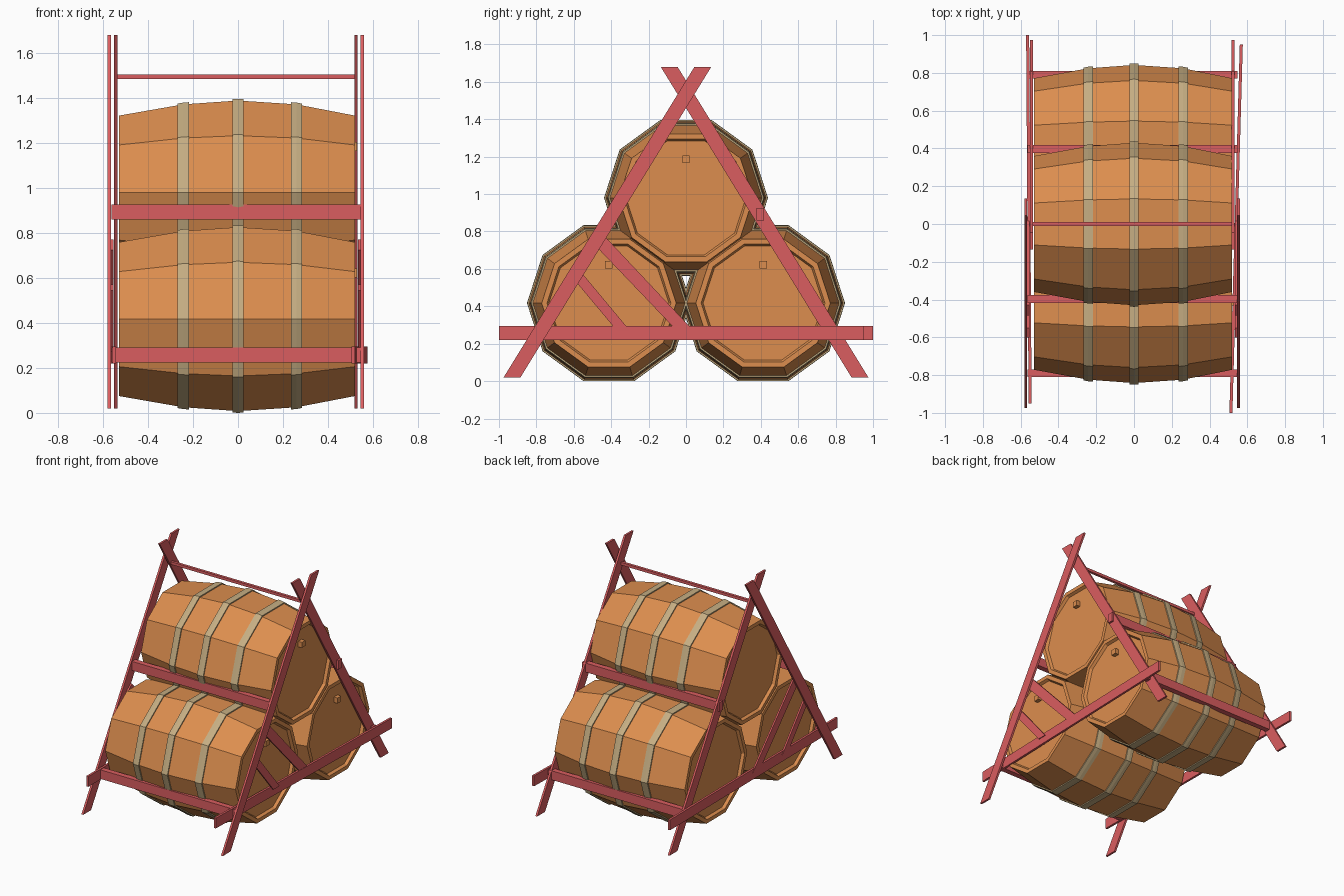
import bpy, bmesh, math
from mathutils import Vector

cube = bpy.data.objects.get("Cube")
if cube:
    bpy.data.objects.remove(cube, do_unlink=True)


def material(name, rgb):
    m = bpy.data.materials.new(name)
    m.use_nodes = True
    color = (*rgb, 1.0)
    m.diffuse_color = color
    bsdf = next(n for n in m.node_tree.nodes if n.type == 'BSDF_PRINCIPLED')
    bsdf.inputs["Base Color"].default_value = color
    bsdf.inputs["Roughness"].default_value = 0.8
    return m


WOOD = material("orange_wood", (0.72, 0.27, 0.077))
HOOP = material("tan_hoop", (0.56, 0.42, 0.225))
RED = material("red_frame", (0.70, 0.11, 0.115))
SIDES = 10


def finish(name, bm, mat):
    bmesh.ops.recalc_face_normals(bm, faces=bm.faces)
    mesh = bpy.data.meshes.new(name)
    bm.to_mesh(mesh)
    bm.free()
    mesh.materials.append(mat)
    obj = bpy.data.objects.new(name, mesh)
    bpy.context.collection.objects.link(obj)
    return obj


def lathe(name, profile, center, mat, closed=False):
    """Spin (x, flat radius) points about the x axis; cap the ends or close the loop."""
    bm = bmesh.new()
    rings = []
    for x, flat in profile:
        r = flat / math.cos(math.pi / SIDES)
        angles = [2 * math.pi * i / SIDES for i in range(SIDES)]
        rings.append([bm.verts.new((x, center[0] + r * math.cos(a),
                                    center[1] + r * math.sin(a))) for a in angles])
    pairs = list(zip(rings, rings[1:]))
    if closed:
        pairs.append((rings[-1], rings[0]))
    else:
        bm.faces.new(rings[0])
        bm.faces.new(rings[-1])
    for a, b in pairs:
        for i in range(SIDES):
            j = (i + 1) % SIDES
            bm.faces.new((a[i], a[j], b[j], b[i]))
    return finish(name, bm, mat)


def box(name, lo, hi, mat):
    bm = bmesh.new()
    bmesh.ops.create_cube(bm, size=1)
    lo, hi = Vector(lo), Vector(hi)
    for v in bm.verts:
        v.co = (lo + hi) / 2 + v.co * (hi - lo)
    return finish(name, bm, mat)


def plank(name, outline, x, thick):
    """Extrude a (y, z) outline along x."""
    bm = bmesh.new()
    face = bm.faces.new([bm.verts.new((x - thick / 2, y, z)) for y, z in outline])
    new = bmesh.ops.extrude_face_region(bm, geom=[face])["geom"]
    bmesh.ops.translate(bm, vec=(thick, 0, 0),
                        verts=[v for v in new if isinstance(v, bmesh.types.BMVert)])
    return finish(name, bm, RED)


# Barrels: bulged staves with recessed heads, three hoops and a bung
stave = [(-0.53, 0.342), (-0.243, 0.392), (0, 0.409), (0.26, 0.392), (0.52, 0.342)]


def stave_radius(x):
    for (x0, r0), (x1, r1) in zip(stave, stave[1:]):
        if x0 <= x <= x1:
            return r0 + (r1 - r0) * (x - x0) / (x1 - x0)


def barrel(name, y, z):
    rim, head = 0.315, 0.305
    body = [(-0.51, head), (-0.53, rim)] + stave + [(0.52, rim), (0.50, head)]
    lathe(name + "_barrel", body, (y, z), WOOD)
    for label, x in (("right", -0.243), ("middle", 0), ("left", 0.26)):
        w = 0.025
        span = (x - w, x, x + w)
        outer = [(s, stave_radius(s) + 0.008) for s in span]
        inner = [(s, stave_radius(s) - 0.01) for s in reversed(span)]
        lathe(f"{name}_{label}_hoop", outer + inner, (y, z), HOOP, closed=True)
    box(name + "_bung", (0.49, y - 0.02, z + 0.185), (0.53, y + 0.02, z + 0.225), WOOD)


barrel("front_lower", -0.412, 0.417)
barrel("back_lower", 0.412, 0.417)
barrel("top", 0, 0.98)

# Crossed legs and diagonal braces at both ends
leg = [(-0.975, 0.02), (-0.885, 0.02), (0.135, 1.68), (0.045, 1.68)]
long_brace = [(-0.485, 0.725), (-0.05, 0.27), (0.04, 0.27), (-0.43, 0.77)]
short_brace = [(-0.60, 0.545), (-0.37, 0.27), (-0.30, 0.27), (-0.55, 0.57)]
for side, front_x, back_x, brace_x in (("left", 0.553, 0.525, 0.54),
                                       ("right", -0.573, -0.543, -0.56)):
    plank(side + "_front_leg", leg, front_x, 0.015)
    plank(side + "_back_leg", [(-y, z) for y, z in leg], back_x, 0.015)
    plank(side + "_long_brace", long_brace, brace_x, 0.012)
    plank(side + "_short_brace", short_brace, brace_x, 0.012)

# Base beams, slanted so that they weave between the legs
for side, front, back in (("left", (0.513, -1.0), (0.568, 0.95)),
                          ("right", (-0.55, -0.95), (-0.563, 1.0))):
    bm = bmesh.new()
    bmesh.ops.create_cube(bm, size=1)
    for v in bm.verts:
        end = back if v.co.y > 0 else front
        v.co = (end[0] + v.co.x * 0.016, end[1], 0.258 + v.co.z * 0.075)
    finish(side + "_base_beam", bm, RED)

# Long rails under the barrels, and the ridge rod
for side, s in (("front", -1), ("back", 1)):
    for label, y, z in (("lower", 0.79, 0.258), ("upper", 0.397, 0.893)):
        box(f"{side}_{label}_rail", (-0.563, s * y - 0.02, z - 0.033),
            (0.547, s * y + 0.02, z + 0.033), RED)
box("ridge_rod", (-0.545, -0.01, 1.485), (0.525, 0.01, 1.505), RED)
